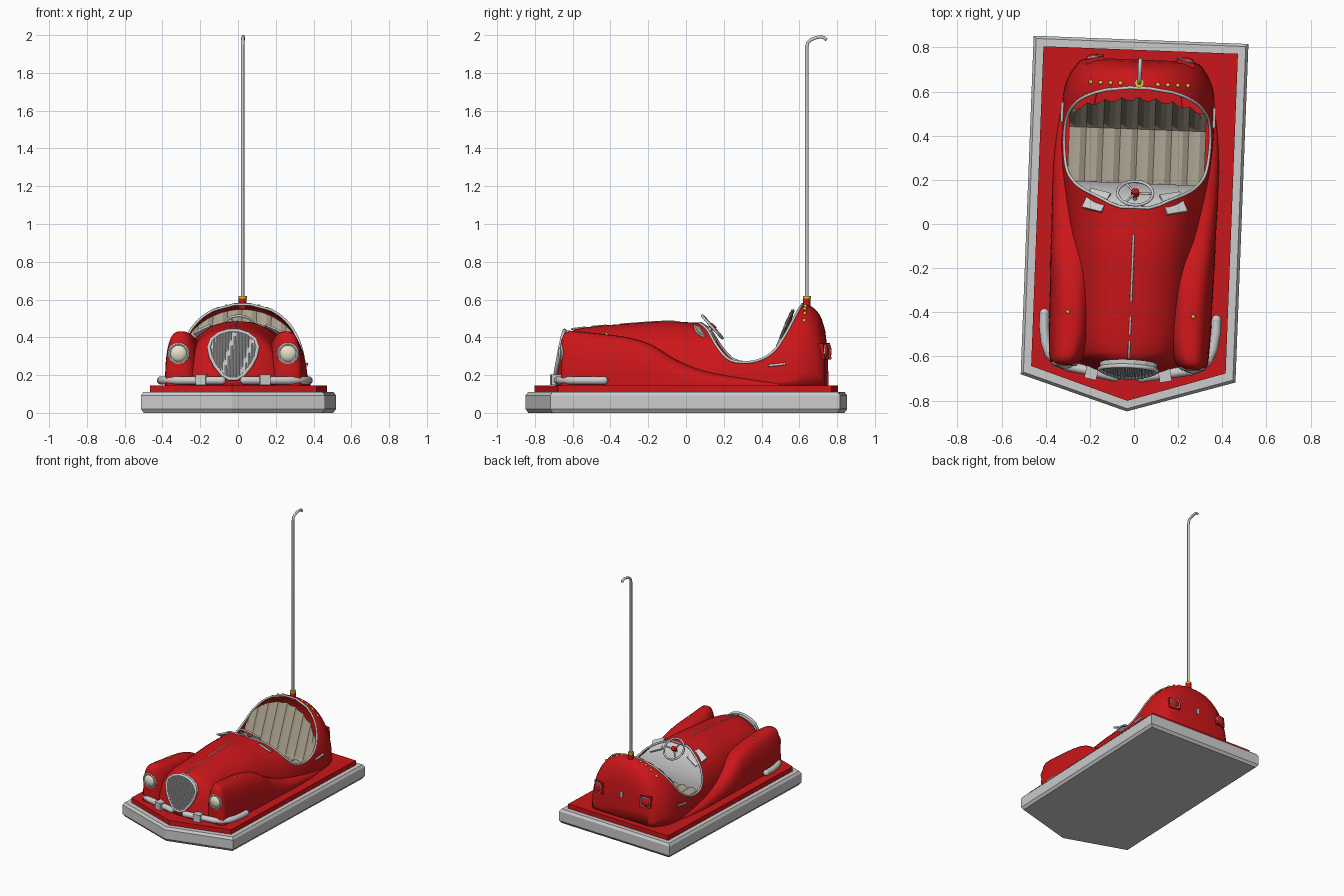
import bpy, bmesh, math
from mathutils import Matrix, Vector

if "Cube" in bpy.data.objects:
    bpy.data.objects.remove(bpy.data.objects["Cube"])

Z0 = 0.143


def material(name, *rgb):
    m = bpy.data.materials.new(name)
    m.diffuse_color = (*rgb, 1)
    m.use_nodes = True
    m.node_tree.nodes["Principled BSDF"].inputs["Base Color"].default_value = m.diffuse_color
    return m


RED = material("red paint", 0.6, 0.008, 0.01)
BEIGE = material("seat vinyl", 0.42, 0.37, 0.28)
CREAM = material("lamp glass", 0.8, 0.76, 0.58)
YELLOW = material("yellow", 0.75, 0.6, 0.02)


def finish(o, mat=None, angle=40):
    if mat:
        o.data.materials.append(mat)
    if angle:
        o.data.shade_smooth()
        o.data.set_sharp_from_angle(angle=math.radians(angle))
    return o


def mesh(name, verts, faces, mat=None, angle=40):
    bm = bmesh.new()
    vs = [bm.verts.new(v) for v in verts]
    for f in faces:
        bm.faces.new([vs[i] for i in f])
    bmesh.ops.remove_doubles(bm, verts=bm.verts, dist=0.0004)
    bmesh.ops.recalc_face_normals(bm, faces=bm.faces)
    me = bpy.data.meshes.new(name)
    bm.to_mesh(me)
    bm.free()
    o = bpy.data.objects.new(name, me)
    bpy.context.collection.objects.link(o)
    return finish(o, mat, angle)


def grid(rows, cols, start=0, closed=False):
    return [(start + r * cols + c, start + r * cols + (c + 1) % cols,
             start + (r + 1) * cols + (c + 1) % cols, start + (r + 1) * cols + c)
            for r in range(rows - 1) for c in range(cols if closed else cols - 1)]


def tube(name, pts, r, mat=None, closed=False):
    cu = bpy.data.curves.new(name, 'CURVE')
    cu.dimensions = '3D'
    cu.bevel_depth, cu.bevel_resolution, cu.use_fill_caps = r, 3, True
    sp = cu.splines.new('POLY')
    sp.points.add(len(pts) - 1)
    for p, q in zip(sp.points, pts):
        p.co = (*q, 1)
    sp.use_cyclic_u = closed
    o = bpy.data.objects.new(name, cu)
    bpy.context.collection.objects.link(o)
    bpy.ops.object.select_all(action='DESELECT')
    o.select_set(True)
    bpy.context.view_layer.objects.active = o
    bpy.ops.object.convert(target='MESH')
    return finish(bpy.context.object, mat)


def ball(name, loc, scale, mat=None):
    bpy.ops.mesh.primitive_uv_sphere_add(segments=20, ring_count=12, radius=1, location=loc)
    o = bpy.context.object
    o.name, o.scale = name, scale
    return finish(o, mat)


def box(name, loc, size, rot=(0, 0, 0), mat=None):
    bpy.ops.mesh.primitive_cube_add(size=1, location=loc, rotation=rot)
    o = bpy.context.object
    o.name, o.scale = name, size
    return finish(o, mat, 0)


def interp(table, y):
    """Smooth curve through rows of (y, value, value...)."""
    n = len(table)
    i = max([k for k in range(n - 1) if table[k][0] <= y + 1e-9] or [0])
    a, b = table[i], table[i + 1]
    p, q = table[max(i - 1, 0)], table[min(i + 2, n - 1)]
    h = b[0] - a[0]
    t = min(max((y - a[0]) / h, 0), 1)
    out = []
    for k in range(1, len(a)):
        ma, mb = (b[k] - p[k]) / (b[0] - p[0]) * h, (q[k] - a[k]) / (q[0] - a[0]) * h
        out.append((2*t**3 - 3*t*t + 1)*a[k] + (t**3 - 2*t*t + t)*ma
                   + (3*t*t - 2*t**3)*b[k] + (t**3 - t*t)*mb)
    return out


def stations(table, n):
    a, b = table[0][0], table[-1][0]
    return sorted({round(a + (b - a) * i / n, 4) for i in range(n + 1)} | {r[0] for r in table})


# y, half width, top height
BODY = [(-.68, .11, .40), (-.66, .17, .425), (-.62, .235, .442), (-.5, .265, .457), (-.3, .275, .473),
        (-.1, .29, .485), (.07, .31, .478), (.25, .335, .49), (.4, .345, .53), (.55, .345, .573),
        (.62, .335, .575), (.67, .315, .56), (.71, .29, .515), (.735, .265, .44), (.745, .235, .36)]
RIM = [(.07, .478), (.12, .44), (.17, .36), (.23, .29), (.3, .268), (.4, .28), (.48, .33),
       (.54, .42), (.58, .50), (.62, .58)]
N = 2.3


def half_width(y, z):
    w, t = interp(BODY, y)
    return w * max(0, 1 - (max(z - Z0, 0) / (t - Z0)) ** N) ** (1 / N)


# base bumper and floor plate
def plate(name, rings, mat=None):
    v = []
    for d, z in rings:
        x, yf = .487 - d, -.70 + .85 * d
        v += [(x, .835 - d, z), (-x, .835 - d, z), (-x, yf, z), (0, -.85 + 1.05 * d, z), (x, yf, z)]
    k = len(v)
    mesh(name, v, grid(len(rings), 5, 0, True) + [range(5), range(k - 5, k)], mat, 0)


plate("rubber_bumper_base", [(.014, 0), (0, .02), (0, .092), (.012, .11)])
plate("floor_plate", [(.046, .1), (.046, .145)], RED)

# body shell, open over the cockpit
ys, M = stations(BODY, 100), 16
verts, faces, rim = [], [], []
for s in (1, -1):
    start = len(verts)
    for y in ys:
        w, t = interp(BODY, y)
        top = min(t, interp(RIM, y)[0]) if .07 < y < .62 else t
        amax = math.asin(min(1, ((top - Z0) / (t - Z0)) ** (N / 2)))
        k = max(0, min(1, (-.5 - y) / .17))
        for j in range(M):
            a = amax * j / (M - 1)
            z = Z0 + (t - Z0) * math.sin(a) ** (2 / N)
            x = w * max(0, math.cos(a)) ** (2 / N) if a < 1.5707 else 0
            verts.append((s * x, y + .2 * k * (z - .19), z))
        if s > 0 and top < t - .001:
            rim.append(verts[-1])
    faces += grid(len(ys), M, start)
half = len(verts) // 2
for e in (0, half - M):
    faces.append(list(range(e, e + M)) + list(range(half + e + M - 1, half + e - 1, -1)))
body = mesh("body_shell", verts, faces, RED, 45)
sol = body.modifiers.new("thickness", 'SOLIDIFY')
sol.thickness, sol.offset = .006, -1
tube("cockpit_trim", rim + [(-x, y, z) for x, y, z in reversed(rim)], .007, None, True)

# fenders sweeping back along the sides: y, centre, half width, top
FENDER = [(-.65, .29, .05, .385), (-.635, .288, .068, .42), (-.6, .28, .082, .432), (-.5, .27, .097, .425),
          (-.3, .27, .1, .40), (-.17, .275, .098, .36), (-.05, .28, .093, .285), (.1, .285, .09, .225),
          (.3, .285, .088, .19), (.5, .275, .075, .165), (.66, .24, .06, .15)]
for s in (1, -1):
    v, fy, K = [], stations(FENDER, 40), 21
    for y in fy:
        c, w, t = interp(FENDER, y)
        for j in range(K):
            a = math.pi * j / (K - 1)
            ca, sa = math.cos(a), max(0, math.sin(a))
            v.append((s * (c + w * math.copysign(abs(ca) ** .72, ca)), y, Z0 + (t - Z0) * sa ** .72))
    mesh("fender", v, grid(len(fy), K) + [range(K), range(len(v) - K, len(v))], RED, 50)

# pleated seat: cushion then back rest
v, C, R = [], 25, 12
for r in range(R):
    for c in range(C):
        u = -1 + 2 * c / (C - 1)
        pleat = .011 if c % 3 == 0 else -.004
        if r < 5:
            y, z = .15 + .07 * r, .225 - .004 * r - pleat
        else:
            f = (r - 5) / (R - 6)
            top = Z0 + .405 * math.sqrt(1 - (.82 * u) ** 2)
            y, z = .44 + .125 * f - .06 * u * u * f + pleat, .22 + (top - .22) * f
        lim = half_width(y, z) - .01
        v.append((max(-lim, min(lim, u * .31)), y, z))
mesh("pleated_seat", v, grid(R, C), BEIGE, 0)

# dashboard with two side wings
v, rows = [], [(.075, .465), (.1, .448), (.13, .41), (.165, .33), (.185, .25), (.18, .16)]
for y, z in rows:
    v += [(u / 4 * (half_width(y, z) - .008), y, z) for u in range(-4, 5)]
mesh("dashboard", v, grid(len(rows), 9))
for s in (1, -1):
    box("dashboard_wing", (s * .175, .1, .422), (.1, .105, .012), (-.5, s * .42, s * .2))

# steering wheel
ctr = Vector((0, .14, .455))
ax, ay, nrm = Vector((1, 0, 0)), Vector((0, -.67, .74)), Vector((0, .74, .67))
ring = [ctr + .08 * (ax * math.cos(a) + ay * math.sin(a)) for a in [math.tau * i / 32 for i in range(32)]]
tube("steering_wheel_rim", ring, .007, None, True)
for i in (0, 11, 21):
    tube("steering_wheel_spoke", [ctr, ring[i]], .005)
tube("steering_hub", [ctr - nrm * .012, ctr + nrm * .014], .018, RED)
tube("steering_column", [ctr - nrm * .09, ctr], .01)

# grille: leaning shield with vertical bars
SHIELD = [(.18, .02), (.2, .055), (.25, .095), (.3, .12), (.35, .13), (.39, .115), (.42, .075), (.436, .025)]


def lean(z, out=0):
    return -.695 + .2 * (z - .18) - out


outline = [(x, lean(z), z) for z, x in SHIELD] + [(-x, lean(z), z) for z, x in reversed(SHIELD)]
tube("grille_frame", outline, .01, None, True)
back = [(x, y + .03, z) for x, y, z in outline]
k = len(outline)
mesh("grille_panel", outline + back, grid(2, k, 0, True) + [range(k), range(k, 2 * k)], None, 0)
for i in range(-7, 8):
    x = i * .0155
    zs = [.18 + .256 * j / 60 for j in range(61) if interp(SHIELD, .18 + .256 * j / 60)[0] > abs(x)]
    tube("grille_bar", [(x, lean(z, .003), z) for z in (zs[0], zs[-1])], .005)

# paired lamps, bumper tubes and small fittings
for s in (1, -1):
    ball("headlight", (s * .29, -.637, .315), (.048, .03, .048), CREAM)
    bpy.ops.mesh.primitive_torus_add(location=(s * .29, -.645, .315), rotation=(math.pi / 2, 0, 0),
                                     major_radius=.05, minor_radius=.009, major_segments=28, minor_segments=8)
    bpy.context.object.name = "headlight_ring"
    finish(bpy.context.object)
    side = [(-.42, .39), (-.48, .39), (-.55, .38), (-.6, .362), (-.635, .33), (-.655, .28), (-.67, .19), (-.695, .06)]
    tube("front_bumper_tube", [(s * x, y, .172) for y, x in side], .022)
    for end in (side[0], side[-1]):
        ball("bumper_tube_end", (s * end[1], end[0], .172), (.022, .022, .022))
    box("bumper_clamp", (s * .165, -.675, .175), (.055, .07, .055), (0, 0, s * .2))
    box("tail_light_housing", (s * .205, .735, .325), (.085, .03, .085), (.1, 0, -s * .25), RED)
    ball("tail_light", (s * .207, .748, .325), (.034, .016, .034), RED)
    bpy.ops.mesh.primitive_torus_add(location=(s * .207, .75, .325), rotation=(math.pi / 2, 0, -s * .25),
                                     major_radius=.035, minor_radius=.005, major_segments=24, minor_segments=6)
    bpy.context.object.name = "tail_light_ring"
    ball("fender_marker", (s * .285, -.41, interp(FENDER, -.41)[2]), (.009, .009, .009), YELLOW)
    hx = half_width(.5, .255)
    tube("side_handle", [(s * (hx + .006), .45, .25), (s * (hx + .006), .54, .26)], .007)
    for x in (.085, .13, .175, .22):
        w, t = interp(BODY, .635)
        z = Z0 + (t - Z0) * (1 - (x / w) ** N) ** (1 / N)
        ball("rim_lamp", (s * x, .635, z), (.01, .01, .01), YELLOW)

# bonnet trim strips and rear plate
for a, b in ((-.61, -.53), (-.5, -.42), (-.35, -.05)):
    pts = [a + (b - a) * i / 6 for i in range(7)]
    tube("bonnet_trim", [(0, y, interp(BODY, y)[1] - .001) for y in pts], .005)
box("rear_badge_plate", (0, .742, .33), (.018, .02, .04))

# power pole with hooked tip
tube("pole_socket", [(0, .64, .55), (0, .64, .605)], .021, RED)
tube("pole_collar", [(0, .64, .605), (0, .64, .618)], .022, YELLOW)
tube("power_pole", [(0, .64, .6), (0, .64, 1.94), (0, .645, 1.96), (0, .66, 1.975), (0, .69, 1.987),
                    (0, .715, 1.991), (0, .733, 1.986), (0, .745, 1.975)], .009)

# the whole car sits turned slightly
bpy.context.view_layer.update()
turn = Matrix.Rotation(math.radians(-2.2), 4, 'Z')
for o in bpy.context.scene.objects:
    o.matrix_world = turn @ o.matrix_world
